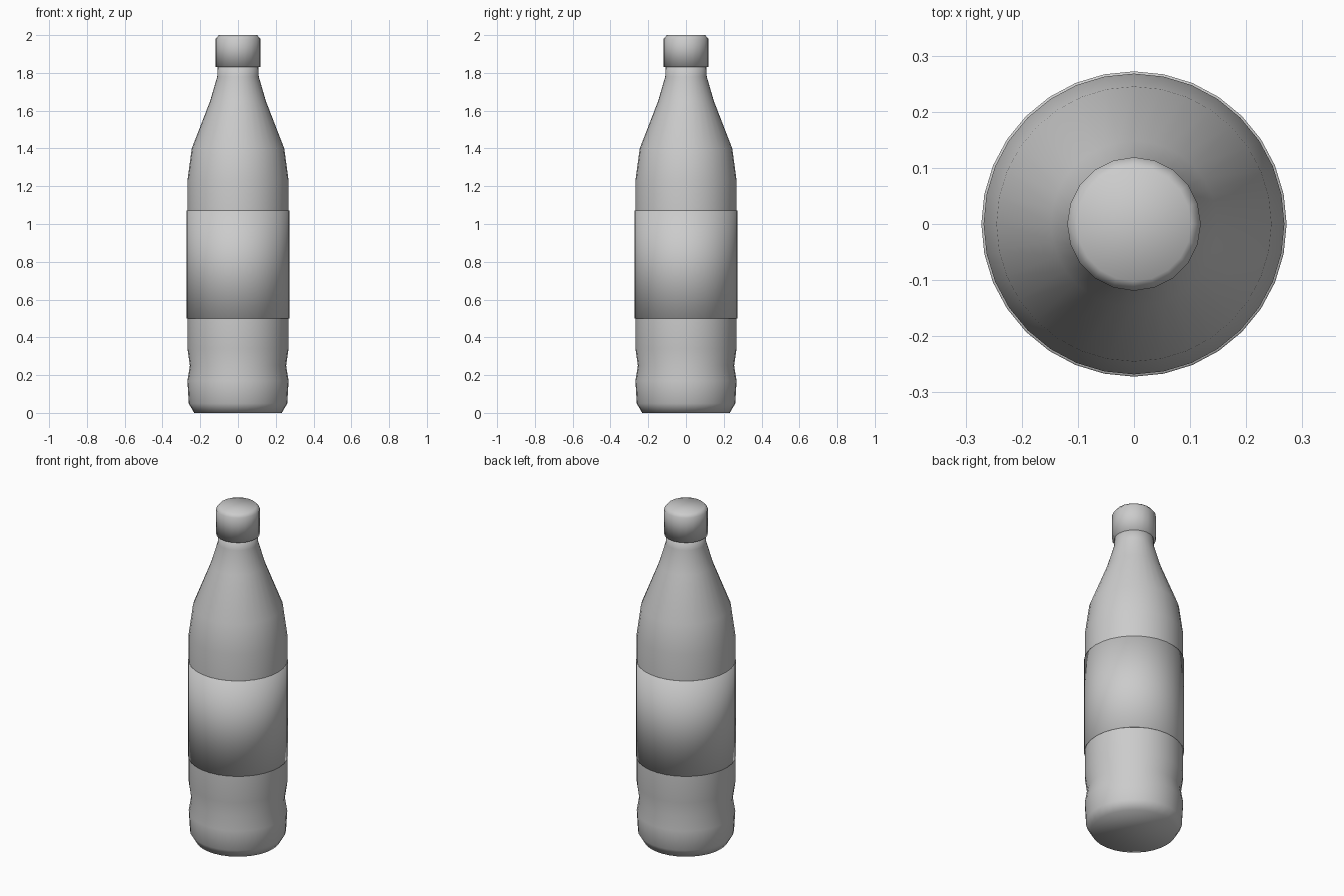
import bpy, bmesh, math

if "Cube" in bpy.data.objects:
    bpy.data.objects.remove(bpy.data.objects["Cube"])

grey = bpy.data.materials.new("light_grey")
grey.diffuse_color = (0.6, 0.6, 0.6, 1)
grey.use_nodes = True
grey.node_tree.nodes["Principled BSDF"].inputs["Base Color"].default_value = grey.diffuse_color


def lathe(name, profile, sides, cap_bottom=True, cap_top=True):
    """Revolve (radius, height) points around z into a smooth shell."""
    bm = bmesh.new()
    rings = []
    for r, z in profile:
        angles = [math.tau * i / sides for i in range(sides)]
        rings.append([bm.verts.new((r * math.cos(a), r * math.sin(a), z)) for a in angles])
    for low, high in zip(rings, rings[1:]):
        for i in range(sides):
            j = (i + 1) % sides
            bm.faces.new((low[i], low[j], high[j], high[i]))
    if cap_bottom:
        bm.faces.new(rings[0][::-1])
    if cap_top:
        bm.faces.new(rings[-1])
    for f in bm.faces:
        f.smooth = True
    mesh = bpy.data.meshes.new(name)
    bm.to_mesh(mesh)
    bm.free()
    mesh.materials.append(grey)
    ob = bpy.data.objects.new(name, mesh)
    bpy.context.collection.objects.link(ob)
    return ob


# Bottle body with pinched waist, shoulder and neck
lathe("bottle_body", [
    (0.232, 0.0), (0.261, 0.05), (0.268, 0.17), (0.255, 0.25), (0.268, 0.34),
    (0.268, 0.50), (0.268, 1.07), (0.268, 1.23), (0.245, 1.40), (0.148, 1.65),
    (0.110, 1.78), (0.106, 1.86)], 32)

# Wrapped label sleeve, slightly proud of the body
lathe("label_sleeve", [(0.268, 0.499), (0.272, 0.50), (0.272, 1.07), (0.268, 1.071)],
      32, False, False)

# Screw cap
lathe("screw_cap", [(0.119, 1.83), (0.119, 1.98), (0.102, 2.0)], 20)
